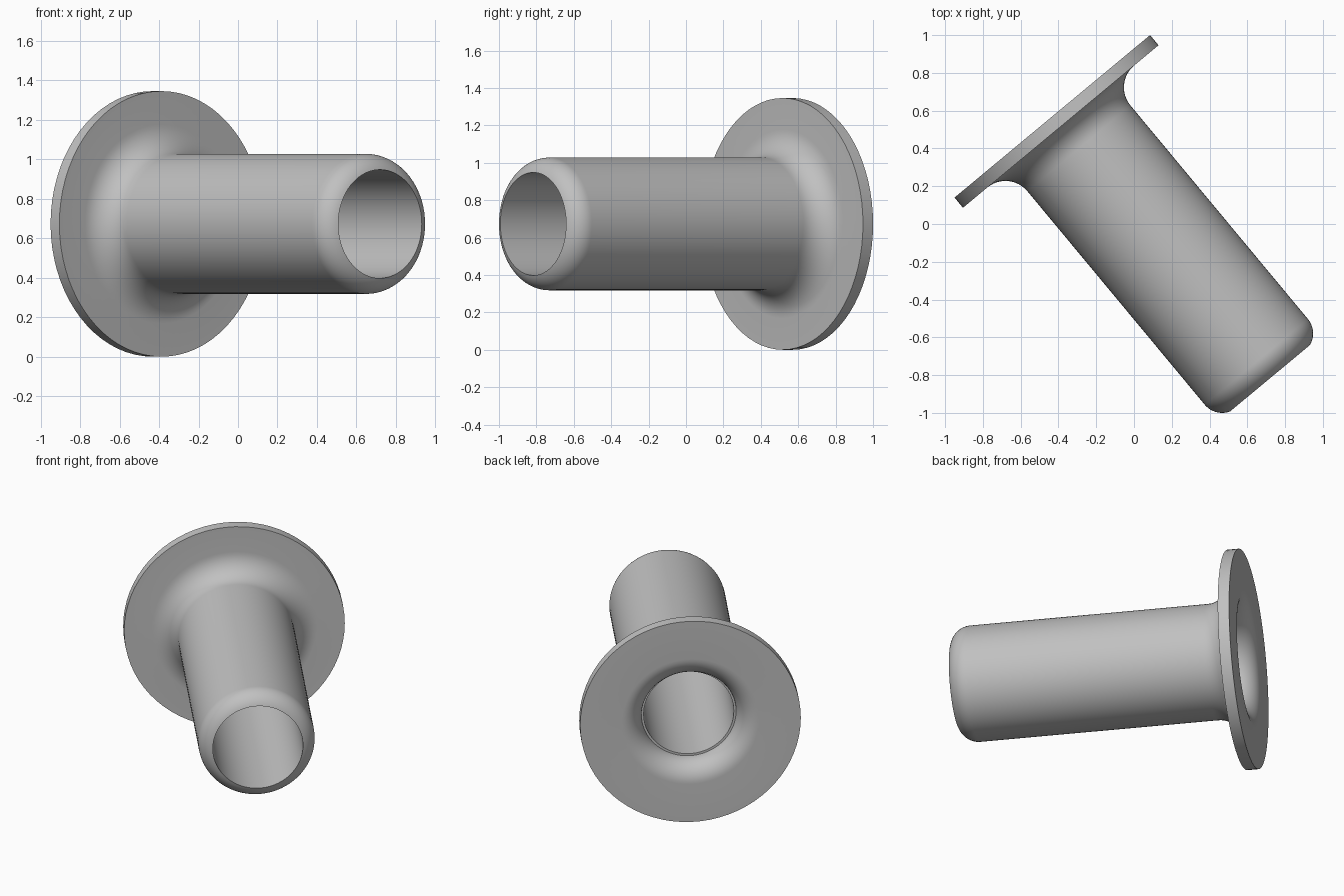
import bpy
import bmesh
from math import cos, sin, radians, tau
from mathutils import Matrix, Vector

cube = bpy.data.objects.get("Cube")
if cube:
    bpy.data.objects.remove(cube)

FLANGE_R, FLANGE_T = 0.673, 0.07
TUBE_R, BORE_R = 0.355, 0.275
FLARE_R = 0.289


def arc(r, h, radius, start, end, steps=12):
    """Points of a circular arc in the (radius, height) plane."""
    angles = [radians(start + (end - start) * i / steps) for i in range(steps + 1)]
    return [(r + radius * cos(a), h + radius * sin(a)) for a in angles]


# Closed cross-section, from the back of the flange to the rounded tip
profile = [(FLANGE_R, 0), (FLANGE_R, FLANGE_T)]
profile += arc(TUBE_R + 0.15, FLANGE_T + 0.15, 0.15, 270, 180)   # flange fillet
profile += arc(TUBE_R - 0.12, 1.69, 0.12, 0, 70.5)               # rounded tip
profile += [(BORE_R, 0.13)]                                      # straight bore
profile += arc(FLARE_R + 0.13, 0.13, 0.13, 180, 270)             # flared mouth

# Revolve the cross-section
SEGMENTS = 72
bm = bmesh.new()
rings = []
for i in range(SEGMENTS):
    a = tau * i / SEGMENTS
    rings.append([bm.verts.new((r * cos(a), r * sin(a), h)) for r, h in profile])
for i, ring in enumerate(rings):
    following = rings[(i + 1) % SEGMENTS]
    for j in range(len(profile)):
        k = (j + 1) % len(profile)
        bm.faces.new((ring[j], following[j], following[k], ring[k]))
bmesh.ops.recalc_face_normals(bm, faces=bm.faces)

# Lay the sleeve on its side, pointing to the front and left
axis = Vector((0.639, -0.769, 0)).normalized()
turn = axis.to_track_quat('Z', 'Y').to_matrix().to_4x4()
bm.transform(Matrix.Translation((-0.4325, 0.57, FLANGE_R)) @ turn)

mesh = bpy.data.meshes.new("flanged_sleeve")
bm.to_mesh(mesh)
bm.free()
sleeve = bpy.data.objects.new("flanged_sleeve", mesh)
bpy.context.collection.objects.link(sleeve)

# Plain grey metal
grey = bpy.data.materials.new("grey")
grey.use_nodes = True
colour = (0.53, 0.53, 0.53, 1)
grey.diffuse_color = colour
grey.node_tree.nodes["Principled BSDF"].inputs["Base Color"].default_value = colour
mesh.materials.append(grey)

bpy.ops.object.select_all(action='DESELECT')
sleeve.select_set(True)
bpy.context.view_layer.objects.active = sleeve
bpy.ops.object.shade_smooth_by_angle(angle=radians(30))
